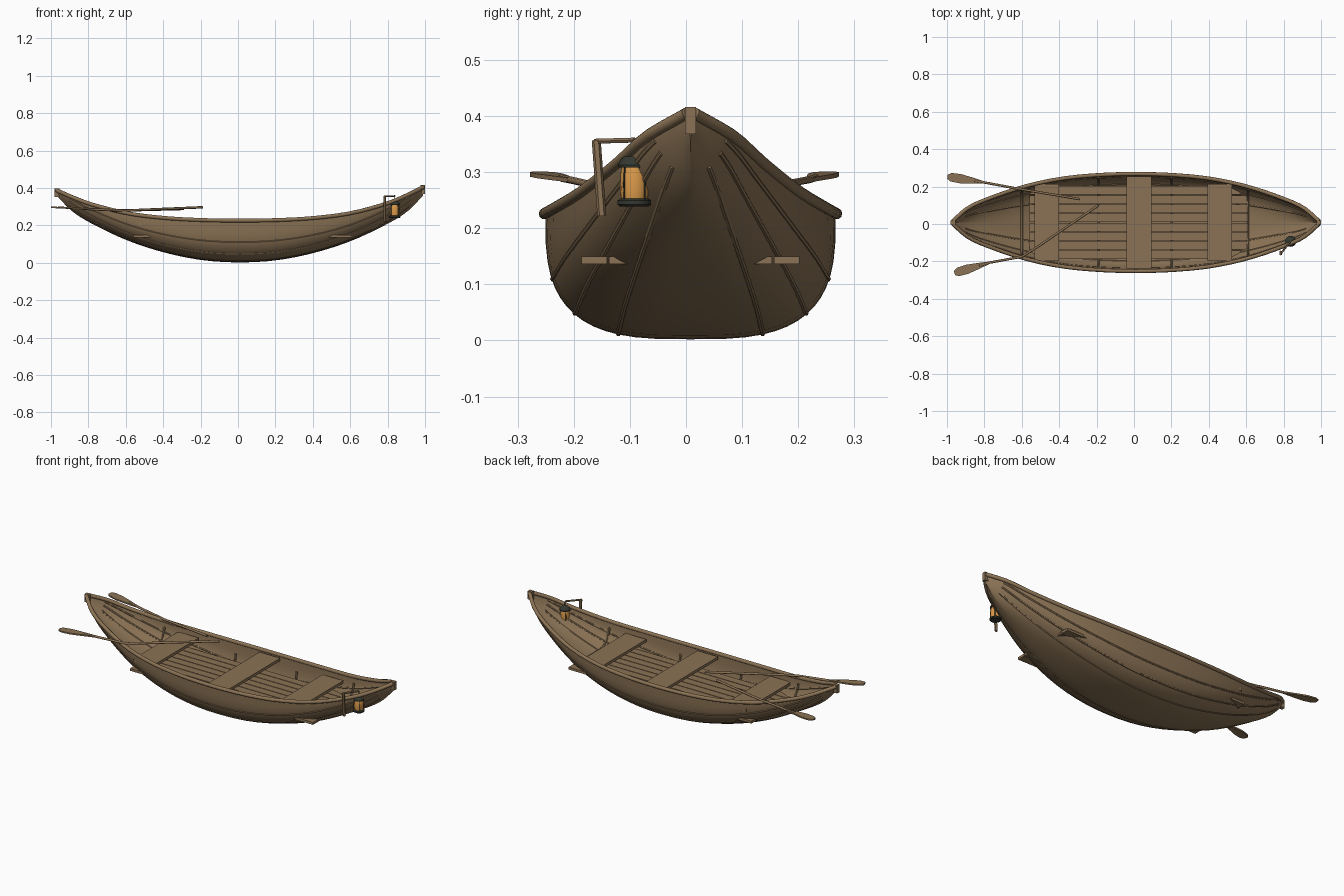
import bpy, bmesh, math
from mathutils import Vector

if "Cube" in bpy.data.objects:
    bpy.data.objects.remove(bpy.data.objects["Cube"])


def material(name, rgb):
    m = bpy.data.materials.new(name)
    m.use_nodes = True
    m.diffuse_color = (*rgb, 1)
    m.node_tree.nodes["Principled BSDF"].inputs["Base Color"].default_value = (*rgb, 1)
    return m


WOOD = material("weathered wood", (0.258, 0.171, 0.091))
IRON = material("dark iron", (0.035, 0.04, 0.03))
GLOW = material("amber glass", (0.72, 0.33, 0.07))
CX, CY = 0.01, 0.008      # middle of the hull

# Hull lines at stations from midship to the tip
STATION = (0, 0.2, 0.4, 0.6, 0.8, 0.9, 0.98)
WIDTH = (0.259, 0.253, 0.233, 0.19, 0.122, 0.075, 0.006)
SHEER = (0.225, 0.228, 0.239, 0.264, 0.314, 0.352, 0.387)
KEEL = (0.002, 0.014, 0.054, 0.119, 0.214, 0.278, 0.36)


def sample(values, x):
    """Smooth interpolation of a hull line, mirrored about midship."""
    u = min(abs(x), STATION[-1])
    n = len(STATION)
    i = max(k for k in range(n - 1) if STATION[k] <= u)

    def slope(k):
        if k == 0:
            return 0
        a, b = k - 1, min(k + 1, n - 1)
        return (values[b] - values[a]) / (STATION[b] - STATION[a])

    h = STATION[i + 1] - STATION[i]
    s = (u - STATION[i]) / h
    return ((2*s**3 - 3*s*s + 1) * values[i] + (3*s*s - 2*s**3) * values[i + 1]
            + h * ((s**3 - 2*s*s + s) * slope(i) + (s**3 - s*s) * slope(i + 1)))


def fullness(x):
    """Section exponent: round amidships, sharp V at the tips."""
    return 2 / (3.1 - 2 * abs(x) ** 2.5)


def hull_point(x, t, inset=0.0):
    """Point on the hull; t runs from one rail (-pi/2) over the keel to the other."""
    w, top, keel = (sample(v, x) for v in (WIDTH, SHEER, KEEL))
    top += 0.018 * max(0, x) ** 4
    e = fullness(x)
    inset = min(inset, w * 0.5)
    y = (w - inset) * math.copysign(abs(math.sin(t)) ** e, t)
    z = top - (top - keel - inset) * max(0, math.cos(t)) ** e
    return Vector((x + CX, y + CY, z))


def finish(bm, name, mat, smooth=None):
    bmesh.ops.recalc_face_normals(bm, faces=bm.faces)
    me = bpy.data.meshes.new(name)
    bm.to_mesh(me)
    bm.free()
    ob = bpy.data.objects.new(name, me)
    bpy.context.collection.objects.link(ob)
    me.materials.append(mat)
    if smooth:
        bpy.ops.object.select_all(action='DESELECT')
        ob.select_set(True)
        bpy.context.view_layer.objects.active = ob
        bpy.ops.object.shade_smooth_by_angle(angle=math.radians(smooth))


def loft(name, rings, mat, smooth=40):
    bm = bmesh.new()
    loops = [[bm.verts.new(p) for p in r] for r in rings]
    n = len(loops[0])
    for a, b in zip(loops, loops[1:]):
        for k in range(n):
            bm.faces.new((a[k], a[(k + 1) % n], b[(k + 1) % n], b[k]))
    bm.faces.new(loops[0])
    bm.faces.new(loops[-1])
    finish(bm, name, mat, smooth)


def tube(name, points, radius, mat=WOOD, sides=8):
    """Round bar along a path."""
    pts = [Vector(p) for p in points]
    rings = []
    for i, p in enumerate(pts):
        d = (pts[min(i + 1, len(pts) - 1)] - pts[max(i - 1, 0)]).normalized()
        ref = Vector((0, 0, 1)) if abs(d.z) < 0.9 else Vector((1, 0, 0))
        a = d.cross(ref).normalized()
        b = a.cross(d)
        rings.append([p + radius * (a * math.cos(q) + b * math.sin(q))
                      for q in (2 * math.pi * k / sides for k in range(sides))])
    loft(name, rings, mat, 50)


def box(name, x0, x1, y0, y1, z0, z1):
    loft(name, [[(x, y0, z0), (x, y1, z0), (x, y1, z1), (x, y0, z1)]
                for x in (x0, x1)], WOOD, None)


def lathe(name, centre, profile, mat, sides=16):
    cx, cy = centre
    loft(name, [[(cx + r * math.cos(a), cy + r * math.sin(a), z)
                 for a in (2 * math.pi * k / sides for k in range(sides))]
                for r, z in profile], mat, 35)


# Thin hull shell
END = STATION[-1]
xs = [END * math.sin(math.pi / 2 * k / 20) for k in range(-20, 21)]
ts = [math.pi / 2 * k / 14 for k in range(-14, 15)]
loft("hull", [[hull_point(x, t) for t in ts]
              + [hull_point(x, t, 0.004) for t in reversed(ts)] for x in xs], WOOD)

# Rails, and battens at fixed shares of the hull width that show on both faces of the shell
for side, label in ((1, "left"), (-1, "right")):
    tube(label + "_rail", [hull_point(x, side * math.pi / 2) + Vector((0, side * 0.001, 0.001))
                           for x in xs], 0.0105, sides=10)
    for i, share in enumerate((0.5, 0.8, 0.955)):
        path = [hull_point(x, side * math.asin(share ** (1 / fullness(x))), 0.002)
                for x in (0.93 * v for v in xs)]
        tube(f"{label}_batten_{i + 1}", path, 0.005, sides=6)

# Stem posts at both tips
box("bow_stem", 0.975, 1.0, CY - 0.01, CY + 0.01, 0.368, 0.416)
box("stern_stem", -0.98, -0.955, CY - 0.01, CY + 0.01, 0.352, 0.398)

# Ribs inside the hull
for i, x in enumerate((-0.61, -0.2, 0.19, 0.6)):
    tube(f"rib_{i + 1}", [hull_point(x, t * 0.9, 0.009) for t in ts], 0.006, sides=6)

# Floor boards
for i in range(8):
    y = CY + (i - 3.5) * 0.049
    box(f"floor_board_{i + 1}", -0.56, 0.61, y - 0.0225, y + 0.0225, 0.136, 0.15)

# Bench seats
for name, x, half in (("rear_seat", -0.467, 0.206), ("middle_seat", 0.027, 0.245),
                      ("front_seat", 0.458, 0.206)):
    box(name, x - 0.066, x + 0.066, CY - half, CY + half, 0.2, 0.216)


# Oars: bent shaft with a flat leaf blade
def oar(name, tip, neck, path):
    tube(name + "_shaft", [Vector(tip).lerp(Vector(neck), 0.7), neck, *path], 0.0065)
    tip, neck = Vector(tip), Vector(neck)
    d = neck - tip
    across = Vector((-d.y, d.x, 0)).normalized()
    up = Vector((0, 0, 0.004))
    rings = []
    for f, w in ((0, 0.012), (0.1, 0.023), (0.35, 0.025), (0.65, 0.017), (1, 0.006)):
        c = tip + d * f
        rings.append([c - across * w - up, c + across * w - up,
                      c + across * w + up, c - across * w + up])
    loft(name + "_blade", rings, WOOD, 30)


oar("left_oar", (-0.997, 0.253, 0.297), (-0.8, 0.222, 0.287),
    [(-0.6, 0.185, 0.28), (-0.29, 0.133, 0.288)])
oar("right_oar", (-0.96, -0.262, 0.297), (-0.77, -0.206, 0.286),
    [(-0.6, -0.175, 0.279), (-0.52, -0.125, 0.283), (-0.19, 0.1, 0.297)])

# Lantern bracket: leaning post, arm, hook
LAMP = (0.838, -0.092)
tube("lantern_post", [(0.785, -0.15, 0.222), (0.785, -0.16, 0.357)], 0.008, sides=6)
tube("lantern_arm", [(0.782, -0.162, 0.355), (*LAMP, 0.357)], 0.005, sides=6)
tube("lantern_hook", [(*LAMP, 0.357), (*LAMP, 0.325)], 0.002, IRON, 6)

# Lantern
lathe("lantern_base", LAMP, [(0.026, 0.239), (0.03, 0.242), (0.03, 0.249), (0.024, 0.253)], IRON)
lathe("lantern_glass", LAMP, [(0.023, 0.252), (0.0255, 0.265), (0.025, 0.295), (0.022, 0.313)], GLOW)
lathe("lantern_cap", LAMP, [(0.028, 0.308), (0.029, 0.313), (0.023, 0.324), (0.012, 0.332),
                            (0.003, 0.335)], IRON)
for k in range(4):
    a = math.pi * (k / 2 + 0.25)
    bar = [(LAMP[0] + r * math.cos(a), LAMP[1] + r * math.sin(a), z)
           for r, z in ((0.0255, 0.25), (0.0265, 0.28), (0.024, 0.311))]
    tube(f"lantern_bar_{k + 1}", bar, 0.0016, IRON, 5)
